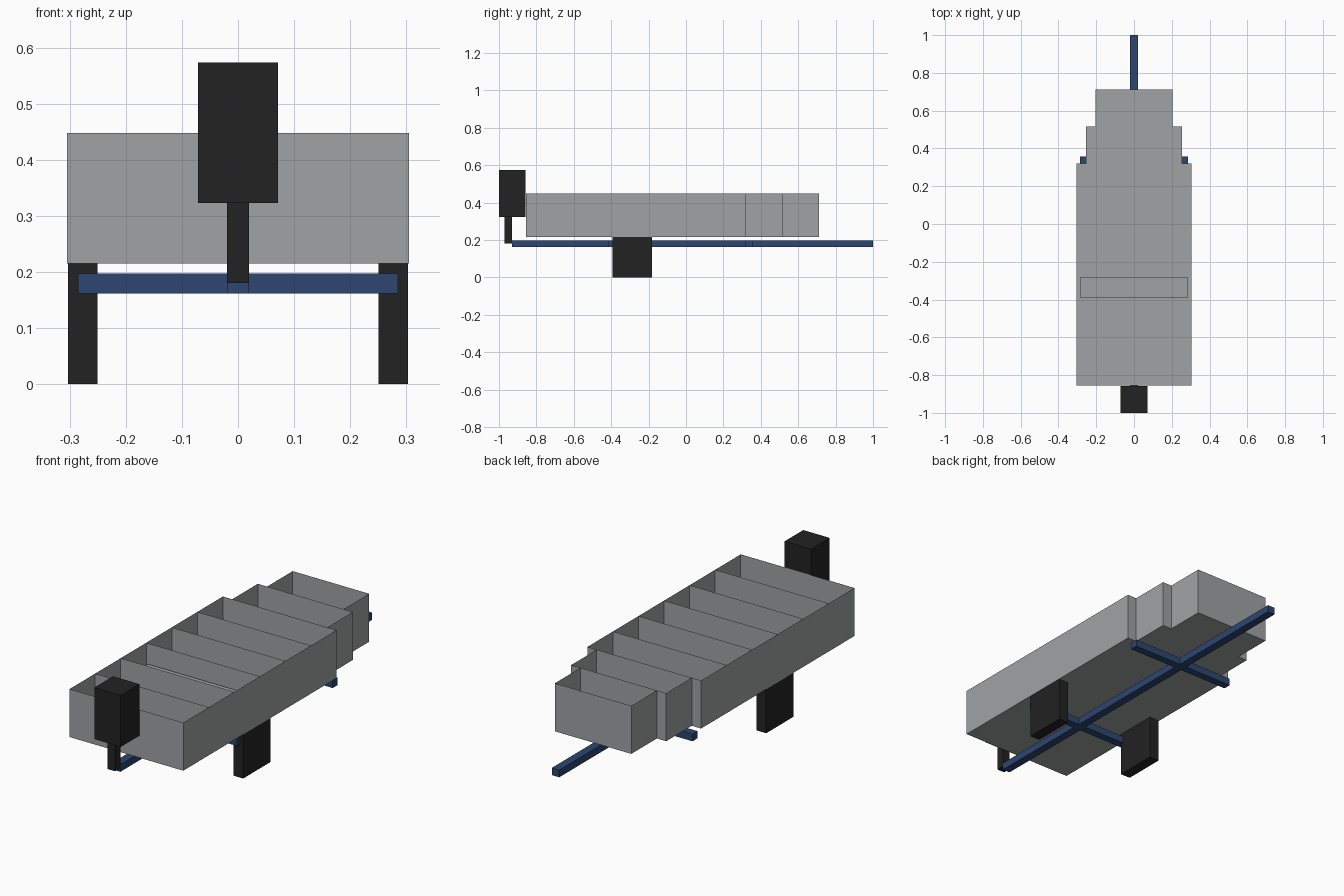
import bpy, bmesh

if "Cube" in bpy.data.objects:
    bpy.data.objects.remove(bpy.data.objects["Cube"])


def material(name, rgb):
    m = bpy.data.materials.new(name)
    m.diffuse_color = (*rgb, 1)
    m.use_nodes = True
    m.node_tree.nodes["Principled BSDF"].inputs["Base Color"].default_value = m.diffuse_color
    return m


GREY = material("tray grey", (0.35, 0.362, 0.372))
BLACK = material("matte black", (0.016, 0.016, 0.016))
BLUE = material("frame blue", (0.025, 0.061, 0.16))


def finish(name, bm, mat):
    me = bpy.data.meshes.new(name)
    bm.to_mesh(me)
    bm.free()
    ob = bpy.data.objects.new(name, me)
    ob.data.materials.append(mat)
    bpy.context.collection.objects.link(ob)
    return ob


def box(name, mat, x, y, z):
    """Box from (min, max) ranges."""
    bm = bmesh.new()
    bmesh.ops.create_cube(bm, size=1)
    for v in bm.verts:
        v.co = [r[0] if c < 0 else r[1] for c, r in zip(v.co, (x, y, z))]
    return finish(name, bm, mat)


def sheet(bm, *pts):
    bm.faces.new([bm.verts.new(p) for p in pts])


# Tray of thin sheets: each section is (half width, y start, y end, bins)
FLOOR, RIM = 0.215, 0.448
SECTIONS = [(0.305, -0.855, 0.32, 6), (0.255, 0.32, 0.516, 1), (0.205, 0.516, 0.712, 1)]


def cross_wall(bm, w, y):
    sheet(bm, (-w, y, FLOOR), (w, y, FLOOR), (w, y, RIM), (-w, y, RIM))


walls, floor, dividers = bmesh.new(), bmesh.new(), bmesh.new()
for w, y0, y1, bins in SECTIONS:
    for s in (-w, w):
        sheet(walls, (s, y0, FLOOR), (s, y1, FLOOR), (s, y1, RIM), (s, y0, RIM))
    sheet(floor, (-w, y0, FLOOR), (w, y0, FLOOR), (w, y1, FLOOR), (-w, y1, FLOOR))
    for i in range(1, bins):
        cross_wall(dividers, w, y0 + (y1 - y0) * i / bins)
    cross_wall(walls, w, y1)
cross_wall(walls, SECTIONS[0][0], SECTIONS[0][1])
finish("tray_walls", walls, GREY)
finish("tray_floor", floor, GREY)
finish("tray_dividers", dividers, GREY)

# Low block standing in the third bin
box("bin_block", GREY, (-0.285, 0.285), (-0.388, -0.282), (0.22, 0.355))

# Frame: long spine and two crossbars
BAR_Z = (0.162, 0.197)
box("spine_bar", BLUE, (-0.02, 0.02), (-0.93, 1.0), BAR_Z)
for name, y in (("front_crossbar", -0.397), ("rear_crossbar", 0.338)):
    box(name, BLUE, (-0.285, 0.285), (y - 0.019, y + 0.019), BAR_Z)

# Side legs
for name, s in (("left_leg", -1), ("right_leg", 1)):
    box(name, BLACK, sorted((s * 0.25, s * 0.303)), (-0.393, -0.182), (0, FLOOR))

# Front post and head box
box("front_post", BLACK, (-0.02, 0.02), (-0.97, -0.93), (0.18, 0.325))
box("head_box", BLACK, (-0.071, 0.071), (-1.0, -0.857), (0.323, 0.573))
